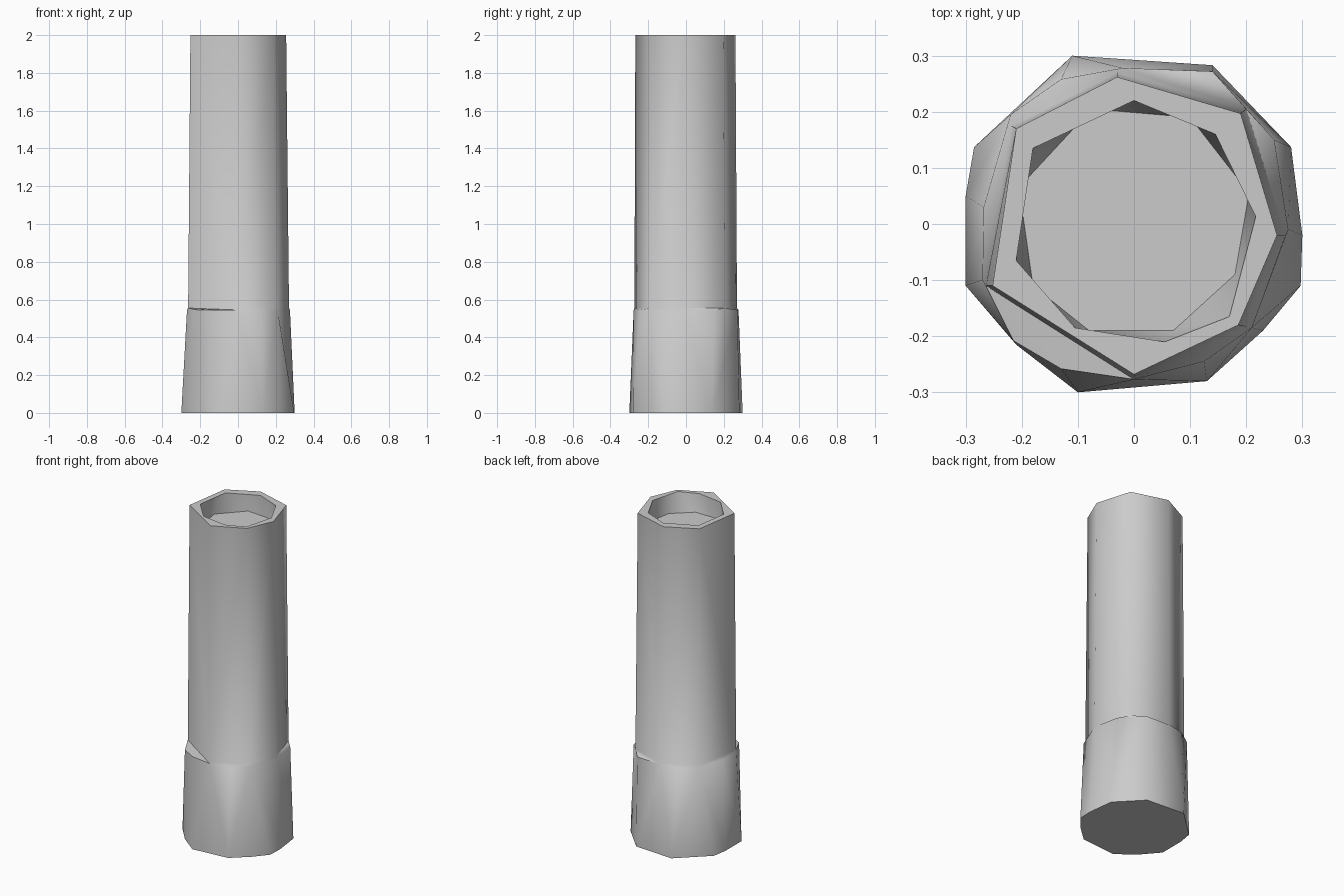
import bpy, bmesh, math

if "Cube" in bpy.data.objects:
    bpy.data.objects.remove(bpy.data.objects["Cube"])


def ring(bm, pts):
    """Add a closed ring of vertices, sorted counter-clockwise."""
    pts = sorted(pts, key=lambda p: math.atan2(p[1], p[0]))
    return [bm.verts.new(p) for p in pts]


def angle(v):
    return math.atan2(v.co.y, v.co.x)


def zip_rings(bm, a, b):
    """Triangulate between two rings of different counts, by angle."""
    i = j = 0
    n, m = len(a), len(b)

    def unwrapped(r, k):
        return angle(r[k % len(r)]) + 2 * math.pi * (k // len(r))

    while i < n or j < m:
        if j >= m or (i < n and unwrapped(a, i + 1) <= unwrapped(b, j + 1)):
            bm.faces.new((a[i % n], a[(i + 1) % n], b[j % m]))
            i += 1
        else:
            bm.faces.new((a[i % n], b[(j + 1) % m], b[j % m]))
            j += 1


def level(z, pts):
    return [(x, y, z) for x, y in pts]


bm = bmesh.new()

# Flared foot
foot = ring(bm, level(0, [
    (-.11, .30), (.14, .283), (.28, .137), (.30, -.02), (.297, -.11), (.23, -.19), (.13, -.28),
    (-.10, -.30), (-.21, -.215), (-.30, -.11), (-.30, .05), (-.285, .137)]))
# Top of the foot, standing out as small ledges beside the flat shaft sides
shoulder = ring(bm, level(.545, [
    (-.02, .278), (.14, .272), (.25, .15), (.275, -.01), (.21, -.185), (.125, -.245), (0, -.277),
    (-.13, -.258), (-.215, -.208), (-.27, -.1), (-.268, .03), (-.22, .195), (-.13, .258)]))
# Seven-sided shaft, from its base to the outer edge of the rim
shaft = ring(bm, level(.555, [
    (-.03, .27), (.2, .205), (.27, -.02), (.2, -.183), (0, -.273), (-.264, -.11), (-.218, .175)]))
rim = ring(bm, level(2, [
    (-.03, .262), (.19, .197), (.255, -.02), (.186, -.18), (0, -.268), (-.252, -.11), (-.21, .17)]))
# Inner edge of the rim, nearly meeting the outer edge at the front right
mouth = ring(bm, level(2, [
    (0, .22), (.145, .16), (.217, .013), (.17, -.165), (.055, -.21),
    (-.105, -.185), (-.21, -.065), (-.18, .135)]))
# Shallow recess floor
floor = ring(bm, level(1.89, [
    (-.075, .205), (.1, .19), (.205, .055), (.18, -.09), (.07, -.19),
    (-.08, -.19), (-.18, -.11), (-.205, .065)]))

bm.faces.new(foot[::-1])
for lower, upper in ((foot, shoulder), (shoulder, shaft), (shaft, rim),
                     (rim, mouth), (mouth, floor)):
    zip_rings(bm, lower, upper)
bm.faces.new(floor)
bmesh.ops.recalc_face_normals(bm, faces=bm.faces[:])

mesh = bpy.data.meshes.new("hollow_post")
bm.to_mesh(mesh)
bm.free()
post = bpy.data.objects.new("hollow_post", mesh)
bpy.context.collection.objects.link(post)
bpy.context.view_layer.objects.active = post
post.select_set(True)
bpy.ops.object.shade_smooth_by_angle(angle=math.radians(60))
